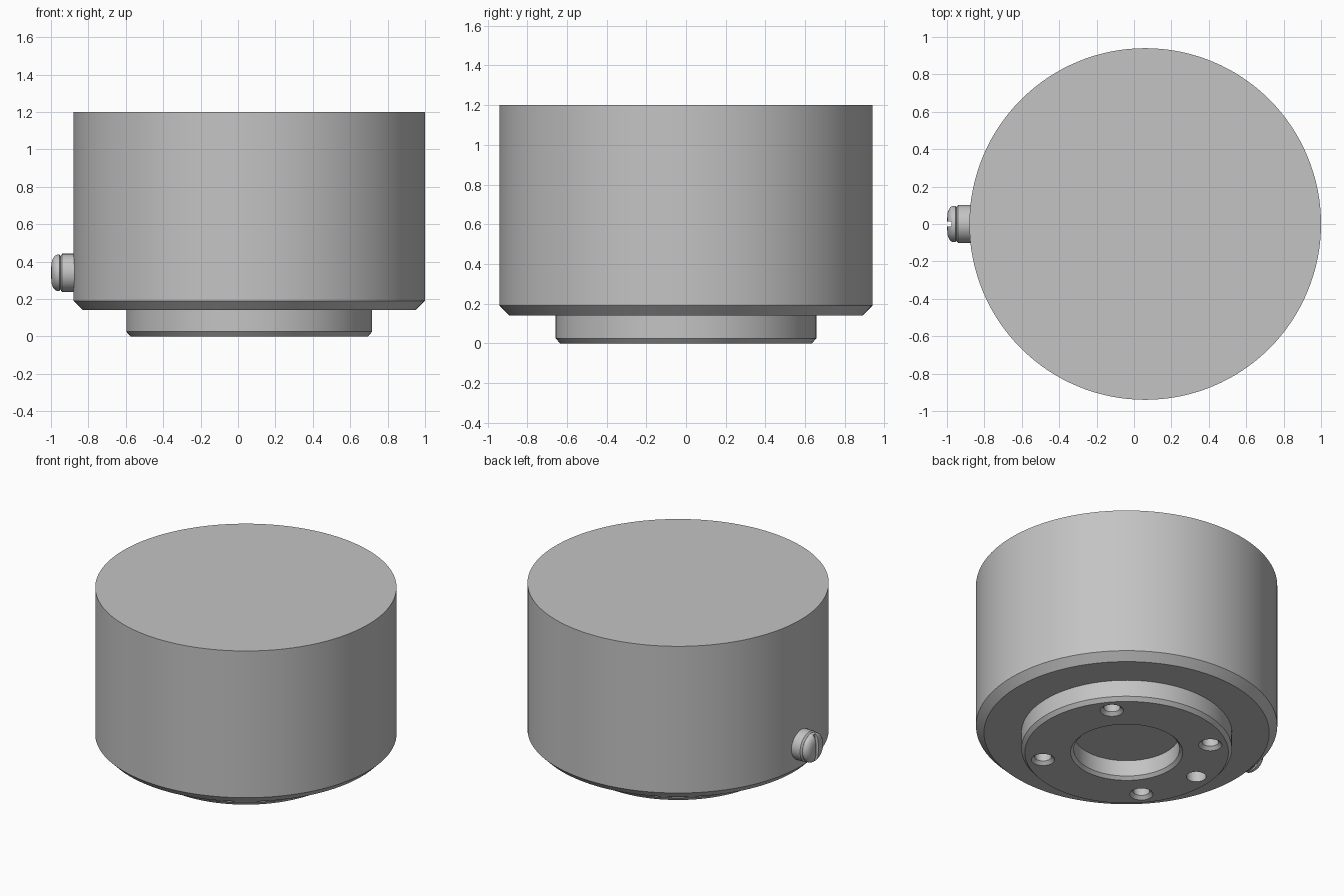
import bpy, bmesh
from math import pi, sin, cos, radians
from mathutils import Matrix, Vector

cube = bpy.data.objects.get("Cube")
if cube:
    bpy.data.objects.remove(cube, do_unlink=True)

grey = bpy.data.materials.new("plain grey")
grey.use_nodes = True
colour = (0.55, 0.55, 0.55, 1)
grey.diffuse_color = colour
grey.node_tree.nodes["Principled BSDF"].inputs["Base Color"].default_value = colour


def lathe(name, profile, segments, matrix):
    """Closed solid turned about z from (radius, height) points; ends lie on the axis."""
    bm = bmesh.new()
    rings = []
    for r, z in profile:
        if r == 0:
            rings.append([bm.verts.new((0, 0, z))])
        else:
            rings.append([bm.verts.new((r * cos(2 * pi * i / segments),
                                        r * sin(2 * pi * i / segments), z))
                          for i in range(segments)])
    for a, b in zip(rings, rings[1:]):
        for i in range(segments):
            j = (i + 1) % segments
            corners = [a[i % len(a)], a[j % len(a)], b[j % len(b)], b[i % len(b)]]
            bm.faces.new(list(dict.fromkeys(corners)))
    bmesh.ops.recalc_face_normals(bm, faces=bm.faces)
    return finish(name, bm, matrix)


def finish(name, bm, matrix):
    bm.transform(matrix)
    mesh = bpy.data.meshes.new(name)
    bm.to_mesh(mesh)
    bm.free()
    mesh.materials.append(grey)
    obj = bpy.data.objects.new(name, mesh)
    bpy.context.collection.objects.link(obj)
    return obj


def select(obj):
    bpy.ops.object.select_all(action='DESELECT')
    obj.select_set(True)
    bpy.context.view_layer.objects.active = obj


def cut(obj, cutter):
    mod = obj.modifiers.new("cut", 'BOOLEAN')
    mod.operation = 'DIFFERENCE'
    mod.solver = 'EXACT'
    mod.object = cutter
    select(obj)
    bpy.ops.object.modifier_apply(modifier=mod.name)
    bpy.data.objects.remove(cutter, do_unlink=True)


def smooth(obj):
    select(obj)
    bpy.ops.object.shade_smooth_by_angle(angle=radians(30))


centre = Vector((0.06, 0, 0))

# Drum with chamfered lower rim, stepped spigot and shallow central recess
body = lathe("body", [(0, 0.13), (0.33, 0.13), (0.33, 0.02), (0.35, 0),
                      (0.635, 0), (0.657, 0.025), (0.657, 0.14), (0.89, 0.14),
                      (0.94, 0.19), (0.94, 1.2), (0, 1.2)],
             128, Matrix.Translation(centre))

# Four countersunk screw holes and one plain locating hole
screw_hole = [(0, -0.02), (0.093, -0.02), (0.052, 0.021), (0.052, 0.3), (0, 0.3)]
pin_hole = [(0, -0.02), (0.062, -0.02), (0.062, 0.2), (0, 0.2)]
holes = [(40 + 90 * k, screw_hole) for k in range(4)] + [(175, pin_hole)]
for angle, profile in holes:
    a = radians(angle)
    spot = centre + 0.53 * Vector((cos(a), sin(a), 0))
    cut(body, lathe("hole_cutter", profile, 32, Matrix.Translation(spot)))
smooth(body)

# Side screw: collar, groove and domed head, pointing towards -x
side = Matrix.Translation((-0.8, 0, 0.34)) @ Matrix.Rotation(-pi / 2, 4, 'Y')
screw = lathe("side_screw", [(0, 0), (0.102, 0), (0.102, 0.14), (0.09, 0.15),
                             (0.097, 0.155), (0.097, 0.168), (0.092, 0.178),
                             (0.08, 0.189), (0.06, 0.196), (0.03, 0.199), (0, 0.2)],
              48, side)

# Upright driver slot in the head
bm = bmesh.new()
bmesh.ops.create_cube(bm, size=1)
slot = finish("slot_cutter", bm, Matrix.Translation((-1, 0, 0.34))
              @ Matrix.Diagonal((0.05, 0.026, 0.3, 1)))
cut(screw, slot)
smooth(screw)
